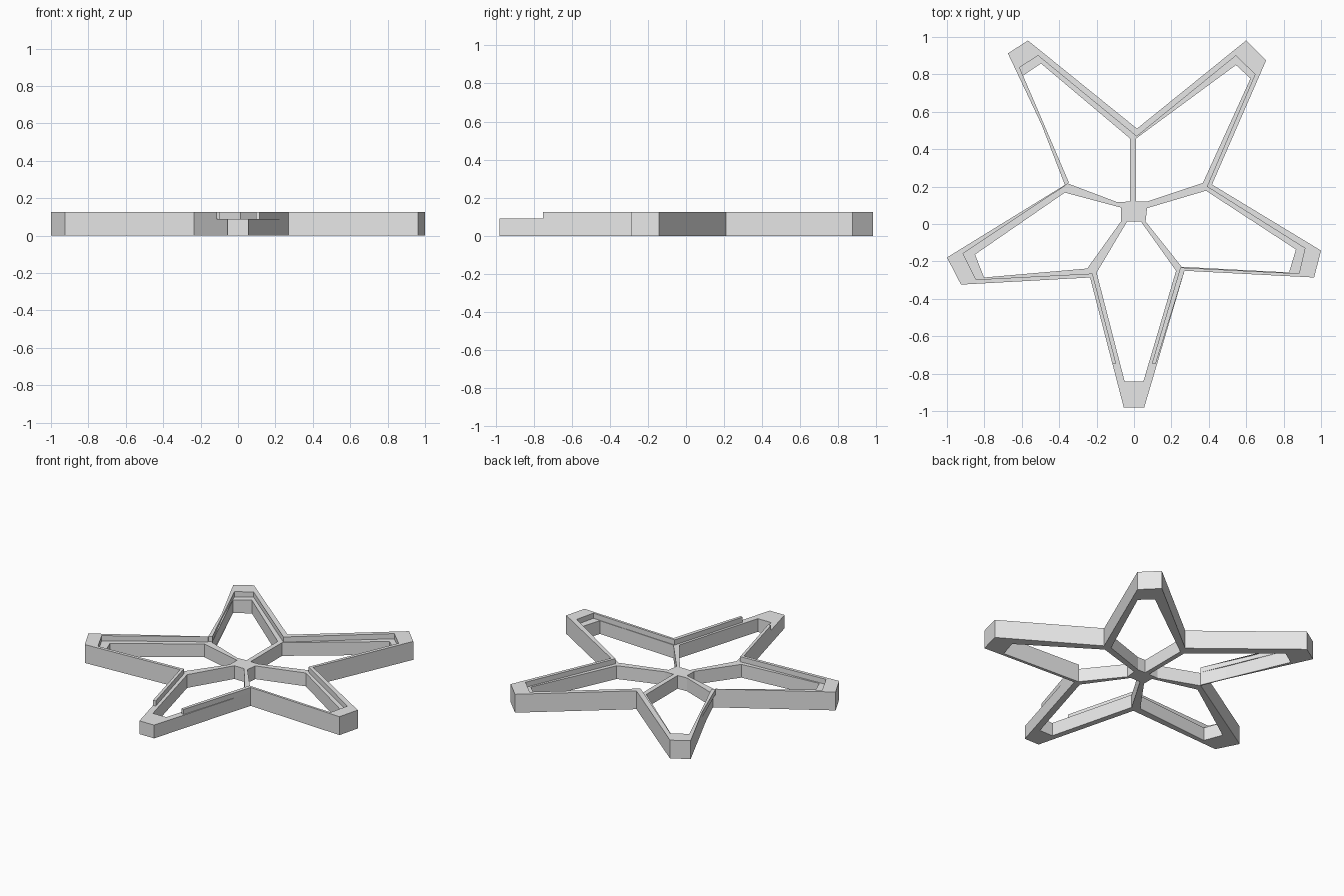
import bpy

cube = bpy.data.objects.get("Cube")
if cube:
    bpy.data.objects.remove(cube, do_unlink=True)

LEDGE, TOP = 0.09, 0.125

grey = bpy.data.materials.new("plain grey")
grey.use_nodes = True
grey.diffuse_color = (0.8, 0.8, 0.8, 1)
grey.node_tree.nodes["Principled BSDF"].inputs["Base Color"].default_value = (0.8, 0.8, 0.8, 1)


def extruded(name, loops, low, high):
    """Fill closed outlines (inner ones become holes) and extrude from low to high."""
    curve = bpy.data.curves.new(name + "_outline", "CURVE")
    curve.dimensions = "2D"
    curve.fill_mode = "BOTH"
    curve.extrude = (high - low) / 2
    for loop in loops:
        spline = curve.splines.new("POLY")
        spline.points.add(len(loop) - 1)
        for point, (x, y) in zip(spline.points, loop):
            point.co = (x, y, 0, 1)
        spline.use_cyclic_u = True
    helper = bpy.data.objects.new(name + "_outline", curve)
    bpy.context.collection.objects.link(helper)
    bpy.context.view_layer.update()
    graph = bpy.context.evaluated_depsgraph_get()
    mesh = bpy.data.meshes.new_from_object(helper.evaluated_get(graph))
    bpy.data.objects.remove(helper, do_unlink=True)
    mesh.name = name
    for vert in mesh.vertices:
        vert.co.z += (low + high) / 2
    mesh.materials.clear()
    mesh.materials.append(grey)
    for face in mesh.polygons:
        face.use_smooth = False
        face.material_index = 0
    obj = bpy.data.objects.new(name, mesh)
    bpy.context.collection.objects.link(obj)
    return obj


# Star outline, counter-clockwise from the front arm to the front arm
outer = [(0.27, -0.25), (0.963, -0.286), (1.0, -0.142), (0.417, 0.211),
         (0.706, 0.874), (0.599, 0.981), (0.016, 0.51), (-0.567, 0.981),
         (-0.674, 0.912), (-0.348, 0.222), (-1.0, -0.179), (-0.925, -0.324),
         (-0.235, -0.286)]
front_tip = [(-0.055, -0.98), (0.055, -0.98)]

# Openings between the spokes, one per arm
front_hole = [(-0.05, -0.842), (0.05, -0.842), (0.225, -0.25),
              (0.037, 0.013), (-0.037, 0.013), (-0.2, -0.26)]
right_hole = [(0.07, 0.085), (0.385, 0.178), (0.866, -0.136),
              (0.829, -0.259), (0.255, -0.229), (0.062, 0.013)]
back_right_hole = [(0.011, 0.12), (0.011, 0.457), (0.545, 0.85),
                   (0.623, 0.778), (0.368, 0.219), (0.07, 0.12)]
back_left_hole = [(-0.021, 0.12), (-0.021, 0.457), (-0.497, 0.858),
                  (-0.594, 0.794), (-0.355, 0.217), (-0.09, 0.117)]
left_hole = [(-0.07, 0.088), (-0.37, 0.168), (-0.85, -0.163),
             (-0.802, -0.286), (-0.25, -0.238), (-0.07, 0.013)]

# Lower frame with hub, spokes and ledges
extruded("frame_with_spokes",
         [outer + front_tip, front_hole, right_hole, back_right_hole,
          back_left_hole, left_hole], 0, LEDGE)

# Raised rim, open at the front arm
rim_inner = [(0.248, -0.233), (0.882, -0.265), (0.914, -0.13), (0.39, 0.2),
             (0.647, 0.8), (0.545, 0.9), (0.014, 0.468), (-0.513, 0.9),
             (-0.612, 0.837), (-0.368, 0.205), (-0.914, -0.158),
             (-0.845, -0.297), (-0.222, -0.265)]
rim = ([(0.115, -0.75)] + outer + [(-0.115, -0.75), (-0.096, -0.745)]
       + rim_inner[::-1] + [(0.096, -0.745)])
extruded("raised_rim", [rim], LEDGE, TOP)
